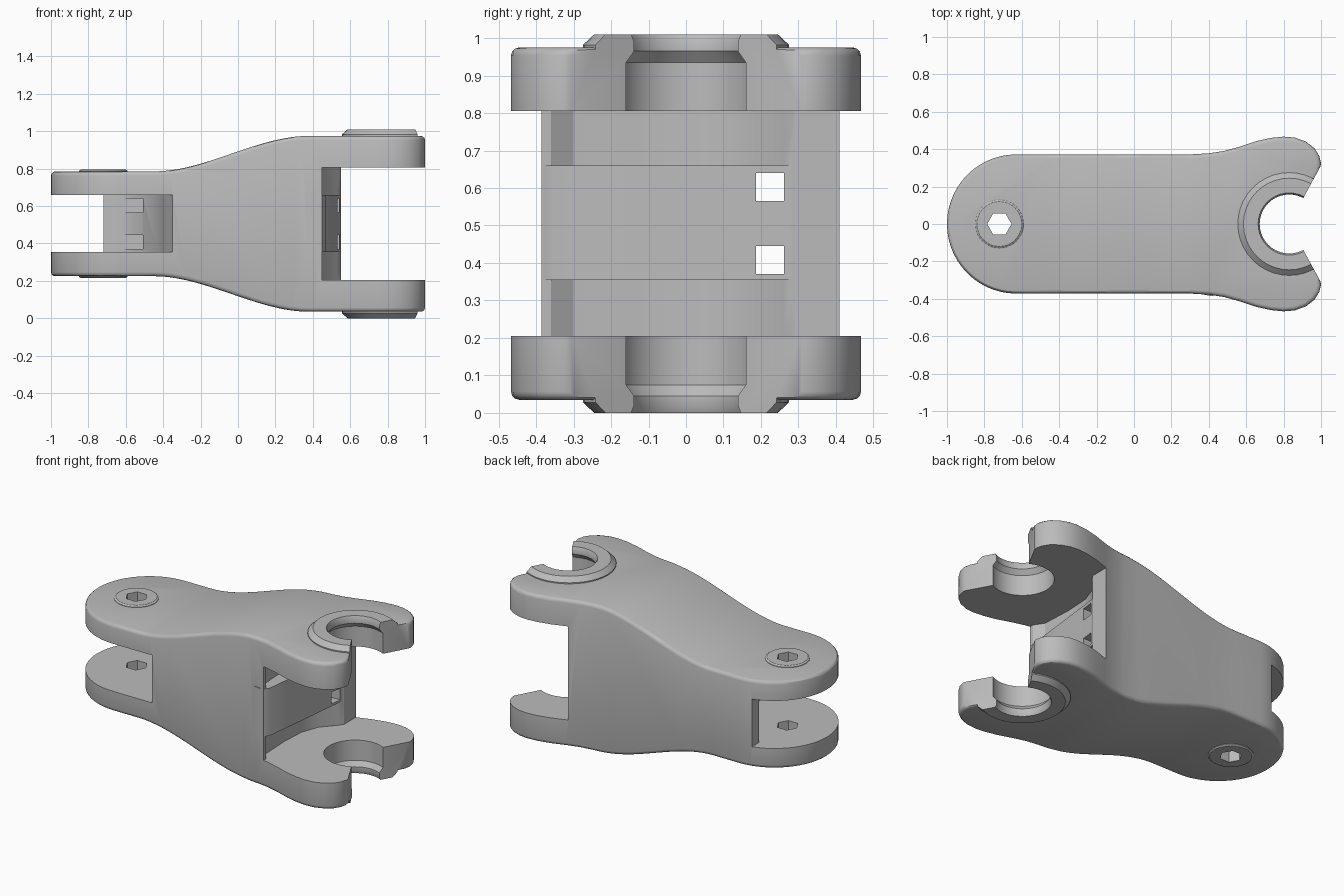
import bpy, bmesh, math

if "Cube" in bpy.data.objects:
    bpy.data.objects.remove(bpy.data.objects["Cube"])

MID = 0.505            # height of the mirror plane
PIN, BORE = -0.72, 0.83  # x of the small and large hinge axes

metal = bpy.data.materials.new("grey metal")
metal.use_nodes = True
GREY = (0.5, 0.5, 0.5, 1)
metal.diffuse_color = GREY
metal.node_tree.nodes["Principled BSDF"].inputs["Base Color"].default_value = GREY


def finish(bm, name):
    bmesh.ops.recalc_face_normals(bm, faces=bm.faces)
    mesh = bpy.data.meshes.new(name)
    bm.to_mesh(mesh)
    bm.free()
    mesh.materials.append(metal)
    obj = bpy.data.objects.new(name, mesh)
    bpy.context.collection.objects.link(obj)
    return obj


def prism(name, points, low, high, axis="z"):
    """Extrude a flat outline along z or y."""
    bm = bmesh.new()
    place = (lambda a, b, h: (a, b, h)) if axis == "z" else (lambda a, b, h: (a, h, b))
    rings = [[bm.verts.new(place(a, b, h)) for a, b in points] for h in (low, high)]
    bm.faces.new(rings[0])
    bm.faces.new(rings[1])
    for i in range(len(points)):
        j = (i + 1) % len(points)
        bm.faces.new((rings[0][i], rings[0][j], rings[1][j], rings[1][i]))
    return finish(bm, name)


def lathe(name, profile, x, flip=False, sides=40):
    """Turn a radius/height profile about a vertical axis."""
    bm = bmesh.new()
    rings = []
    for r, z in profile:
        z = 2 * MID - z if flip else z
        rings.append([bm.verts.new((x + r * math.cos(math.tau * k / sides),
                                    r * math.sin(math.tau * k / sides), z))
                      for k in range(sides)])
    for lo, hi in zip(rings, rings[1:]):
        for k in range(sides):
            j = (k + 1) % sides
            bm.faces.new((lo[k], lo[j], hi[j], hi[k]))
    bm.faces.new(rings[0])
    bm.faces.new(rings[-1])
    return finish(bm, name)


def apply(obj, mod):
    bpy.context.view_layer.objects.active = obj
    bpy.ops.object.modifier_apply(modifier=mod.name)


def combine(obj, tool, how):
    mod = obj.modifiers.new("combine", "BOOLEAN")
    mod.operation, mod.solver, mod.object = how, "EXACT", tool
    apply(obj, mod)
    bpy.data.objects.remove(tool)


# Plan outline: round small end, straight flanks, swelling hook lobes
half = [(-0.63 - 0.37 * math.cos(a), 0.372 * math.sin(a))
        for a in (math.pi / 2 * k / 14 for k in range(1, 15))]
half += [(0.3, 0.372), (0.4, 0.378), (0.48, 0.39), (0.56, 0.412), (0.65, 0.442),
         (0.73, 0.46), (0.8, 0.467), (0.86, 0.462), (0.92, 0.44), (0.965, 0.405),
         (0.99, 0.365), (1.0, 0.325), (0.993, 0.285), (0.97, 0.24)]
outline = [(-1.0, 0)] + half + [(x, -y) for x, y in reversed(half)]
link = prism("hinge_link", outline, -0.1, 1.2)

# Side profile: S-shaped rise from the small fork to the large fork
top = [(-1.2, 0.785)]
for k in range(21):
    t = k / 20
    top.append((-0.45 + 0.83 * t, 0.785 + 0.19 * t * t * (3 - 2 * t)))
top.append((1.2, 0.975))
side = top + [(x, 2 * MID - z) for x, z in reversed(top)]
combine(link, prism("side_profile", side, -0.8, 0.8, "y"), "INTERSECT")

# Rounded outer rim
rim = link.modifiers.new("rim", "BEVEL")
rim.width, rim.segments, rim.limit_method = 0.022, 3, "ANGLE"
rim.angle_limit = math.radians(50)
apply(link, rim)

# Gap of the small fork
small_gap = [(-1.2, -0.6), (-0.34, -0.6), (-0.35, -0.37), (-0.38, -0.31), (-0.4, -0.1),
             (-0.43, 0.03), (-0.51, 0.19), (-0.61, 0.26), (-0.72, 0.29),
             (-0.72, 0.6), (-1.2, 0.6)]
combine(link, prism("small_gap", small_gap, 0.355, 0.66), "DIFFERENCE")

# Gap of the large fork
large_gap = [(1.2, -0.6), (0.45, -0.6), (0.45, -0.36), (0.41, -0.3), (0.4, -0.1),
             (0.41, 0.06), (0.45, 0.17), (0.53, 0.26), (0.55, 0.29),
             (0.55, 0.6), (1.2, 0.6)]
combine(link, prism("large_gap", large_gap, 0.205, 0.805), "DIFFERENCE")

# Raised stop band between the large arms
band = [(0.2, -0.36), (0.36, -0.375), (0.41, -0.385), (0.45, -0.38), (0.47, -0.35),
        (0.5, -0.1), (0.53, 0.17), (0.545, 0.29), (0.2, 0.29)]
combine(link, prism("stop_band", band, 0.355, 0.66), "UNION")

# Bosses and bores, mirrored top and bottom
for flip in (False, True):
    combine(link, lathe("large_boss", [(0.275, 0.9), (0.275, 0.982), (0.245, 1.01)],
                        BORE, flip), "UNION")
    combine(link, lathe("small_boss", [(0.13, 0.75), (0.13, 0.788), (0.12, 0.795)],
                        PIN, flip), "UNION")
    combine(link, lathe("bore", [(0.182, 0.7), (0.182, 0.935), (0.158, 0.965),
                                 (0.158, 0.99), (0.175, 1.03)], BORE, flip), "DIFFERENCE")

# Hexagonal pin hole
combine(link, lathe("pin_hole", [(0.065, -0.1), (0.065, 1.1)], PIN, sides=6), "DIFFERENCE")

# Open mouths of the hooks
a = math.radians(61.5)
mouth = [(BORE, 0), (BORE + 0.5 * math.cos(a), -0.5 * math.sin(a)), (1.4, -0.44),
         (1.4, 0.44), (BORE + 0.5 * math.cos(a), 0.5 * math.sin(a))]
combine(link, prism("mouth", mouth, -0.1, 1.2), "DIFFERENCE")

# Two square cord holes along the length
square = [(-0.9, 0.187), (0.9, 0.187), (0.9, 0.262), (-0.9, 0.262)]
for z in (0.37, 0.565):
    combine(link, prism("cord_hole", square, z, z + 0.075), "DIFFERENCE")

bpy.ops.object.select_all(action="DESELECT")
link.select_set(True)
bpy.context.view_layer.objects.active = link
bpy.ops.object.shade_smooth_by_angle(angle=math.radians(30))
